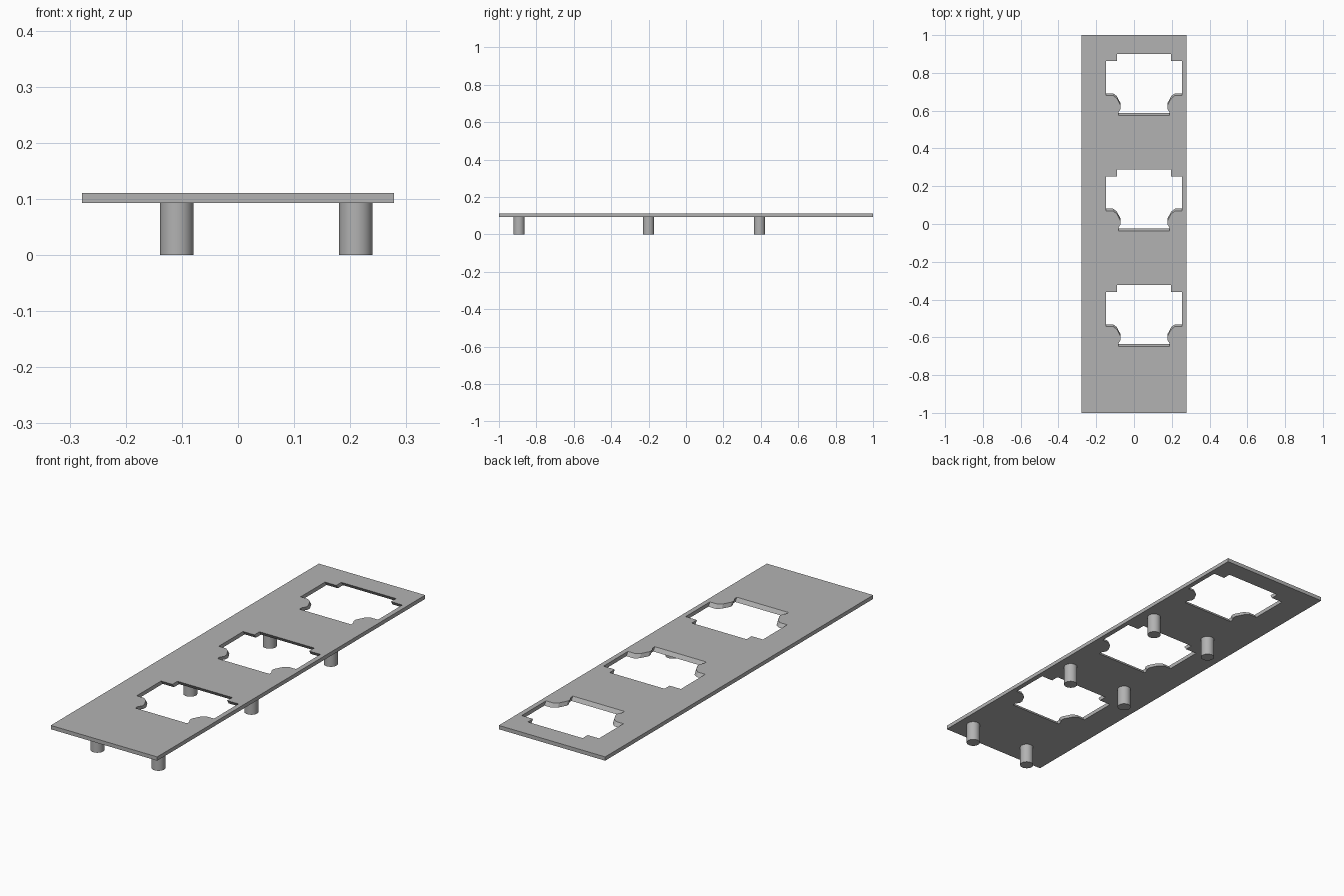
import bpy
import bmesh
import math

cube = bpy.data.objects.get("Cube")
if cube:
    bpy.data.objects.remove(cube, do_unlink=True)

grey = bpy.data.materials.new("plain_grey")
grey.use_nodes = True
COLOR = (0.448, 0.448, 0.448, 1.0)
grey.diffuse_color = COLOR
grey.node_tree.nodes["Principled BSDF"].inputs["Base Color"].default_value = COLOR

Z_LOW, Z_TOP = 0.093, 0.111
SLANT = 0.012          # openings lean towards the back as they go down
HOLE_X = 0.053


def finish(bm, name):
    mesh = bpy.data.meshes.new(name)
    bm.to_mesh(mesh)
    bm.free()
    mesh.materials.append(grey)
    obj = bpy.data.objects.new(name, mesh)
    bpy.context.collection.objects.link(obj)
    return obj


# Half outline of one opening, front to back, mirrored to close the loop
half = [(0.135, 0.0), (0.135, 0.015), (0.124, 0.035), (0.124, 0.052),
        (0.144, 0.090), (0.164, 0.105), (0.202, 0.105), (0.202, 0.287),
        (0.143, 0.287), (0.143, 0.325)]
outline = half + [(-x, y) for x, y in reversed(half)]

# Each loop: points and how far the lower edge shifts back
loops = [([(-0.278, -1), (0.278, -1), (0.278, 1), (-0.278, 1)], 0.0)]
for y0 in (-0.648, -0.036, 0.575):
    loops.append(([(HOLE_X + x, y0 + y) for x, y in outline], SLANT))

# Plate: side walls between the loops, then filled top and bottom
bm = bmesh.new()
rims = {"top": [], "low": []}
for pts, shift in loops:
    top = [bm.verts.new((x, y, Z_TOP)) for x, y in pts]
    low = [bm.verts.new((x, y + shift, Z_LOW)) for x, y in pts]
    n = len(pts)
    for i in range(n):
        j = (i + 1) % n
        rims["top"].append(bm.edges.new((top[i], top[j])))
        rims["low"].append(bm.edges.new((low[i], low[j])))
        bm.faces.new((low[i], low[j], top[j], top[i]))
for edges in rims.values():
    bmesh.ops.triangle_fill(bm, edges=edges, use_beauty=True, normal=(0, 0, 1))
bmesh.ops.recalc_face_normals(bm, faces=bm.faces[:])
finish(bm, "panel_plate")

# Round support pegs under the plate
for row, y in (("front", -0.893), ("middle", -0.2), ("back", 0.393)):
    for side, x in (("right", -0.109), ("left", 0.21)):
        bm = bmesh.new()
        bmesh.ops.create_cone(bm, cap_ends=True, segments=40, radius1=0.03,
                              radius2=0.03, depth=Z_LOW)
        bmesh.ops.translate(bm, verts=bm.verts[:], vec=(x, y, Z_LOW / 2))
        peg = finish(bm, f"{row}_{side}_peg")
        bpy.ops.object.select_all(action="DESELECT")
        peg.select_set(True)
        bpy.context.view_layer.objects.active = peg
        bpy.ops.object.shade_smooth_by_angle(angle=math.radians(30))
